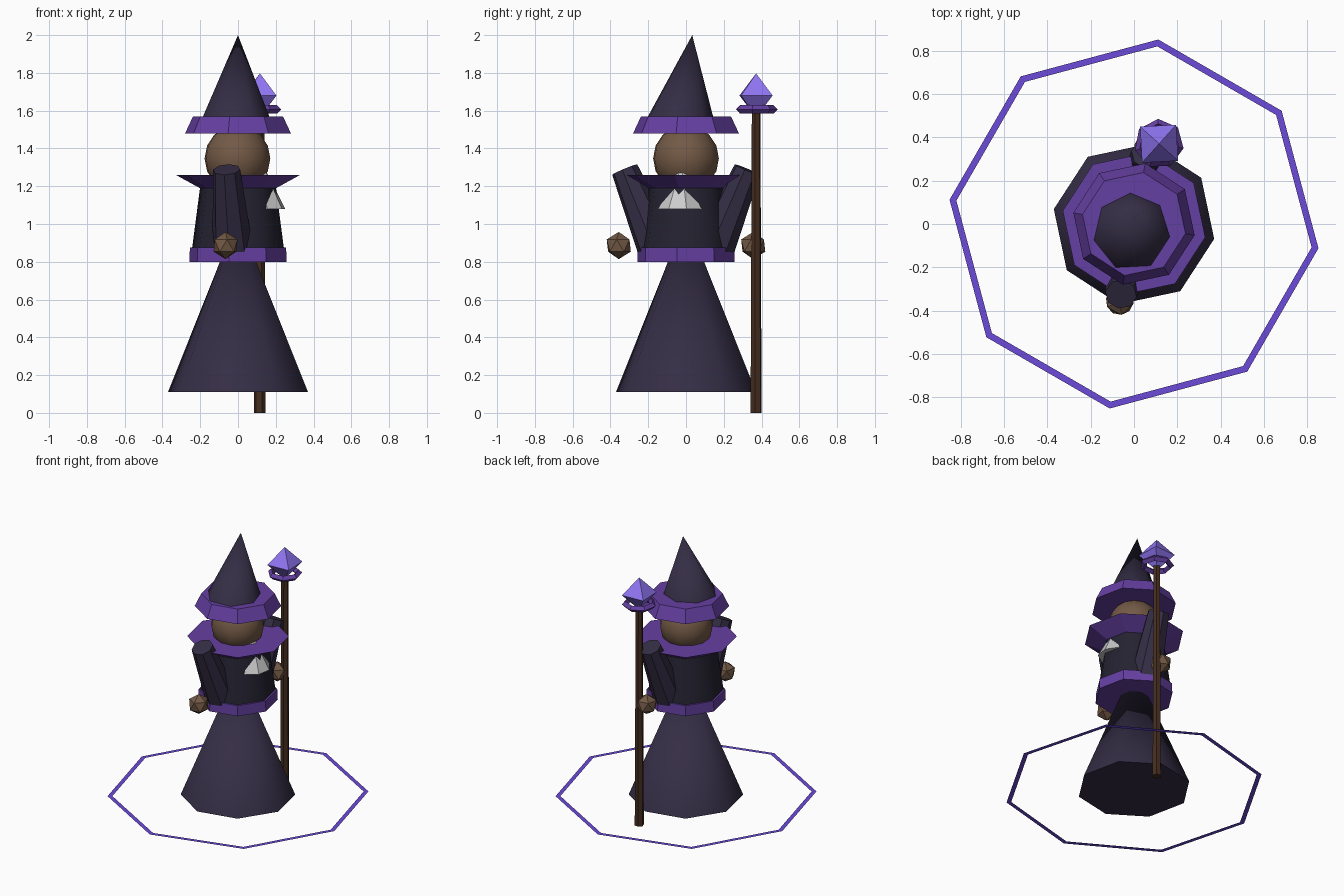
import bpy, math
from mathutils import Vector, Matrix

if "Cube" in bpy.data.objects:
    bpy.data.objects.remove(bpy.data.objects["Cube"])

TURN = math.radians(-10.5)          # the whole figure is turned slightly
SPIN = Matrix.Rotation(TURN, 3, 'Z')


def material(name, rgb):
    m = bpy.data.materials.new(name)
    m.diffuse_color = (*rgb, 1)
    m.use_nodes = True
    m.node_tree.nodes["Principled BSDF"].inputs["Base Color"].default_value = m.diffuse_color
    return m


CLOTH = material("dark_cloth", (0.035, 0.027, 0.06))
BLACK = material("black_cloth", (0.018, 0.016, 0.03))
TRIM = material("purple_trim", (0.13, 0.05, 0.36))
SKIN = material("skin", (0.17, 0.10, 0.06))
WOOD = material("wood", (0.06, 0.027, 0.014))
GLOW = material("crystal_violet", (0.28, 0.18, 0.9))
CIRCLE = material("circle_violet", (0.15, 0.07, 0.7))
WHITE = material("white_hair", (0.6, 0.6, 0.62))


def finish(name, mat, smooth=False):
    o = bpy.context.object
    o.name = name
    o.data.materials.append(mat)
    if smooth:
        bpy.ops.object.shade_smooth_by_angle(angle=math.radians(50))
    return o


def frustum(name, mat, start, end, r1, r2, sides=8, turn=TURN, smooth=False):
    """Cone or tapered prism from start to end, first corner at angle turn."""
    a, b = Vector(start), Vector(end)
    d = b - a
    bpy.ops.mesh.primitive_cone_add(vertices=sides, radius1=r1, radius2=r2, depth=d.length)
    o = bpy.context.object
    rot = Vector((0, 0, 1)).rotation_difference(d).to_matrix().to_4x4()
    # primitive corners begin on +y, so shift by a quarter turn
    o.data.transform(Matrix.Translation((a + b) / 2) @ rot
                     @ Matrix.Rotation(turn - math.pi / 2, 4, 'Z'))
    return finish(name, mat, smooth)


# robe, torso, belt and collar
frustum("robe_skirt", CLOTH, (0, 0, 0.11), (0, 0, 1.04), 0.377, 0, smooth=True)
frustum("torso", BLACK, (0, 0, 0.805), (0, 0, 1.225), 0.256, 0.2, smooth=True)
frustum("belt", TRIM, (0, 0, 0.80), (0, 0, 0.875), 0.262, 0.259)
frustum("collar", TRIM, (0, 0, 1.16), (0, 0, 1.26), 0.15, 0.335)

# beard tip showing through the chest
c = SPIN @ Vector((0.13, 0, 0))
frustum("beard", WHITE, (c.x, c.y, 1.08), (c.x, c.y, 1.32), 0.125, 0,
        turn=TURN + math.pi / 8)

# head
bpy.ops.mesh.primitive_uv_sphere_add(segments=12, ring_count=8, radius=0.177,
                                     location=(-0.003, 0, 1.347), rotation=(0, 0, TURN))
finish("head", SKIN, True)

# hat
frustum("hat_brim", TRIM, (0, 0, 1.48), (0, 0, 1.57), 0.285, 0.242)
frustum("hat_cone", CLOTH, (-0.01, -0.03, 1.545), (0, 0.033, 2.0), 0.188, 0, sides=7,
        smooth=True)

# sleeves leaning inwards and hands, one per side
for side, label in ((-1, "right"), (1, "left")):
    top = SPIN @ Vector((0, side * 0.33, 1.288))
    bottom = SPIN @ Vector((0, side * 0.15, 0.865))
    frustum(label + "_sleeve", CLOTH, bottom, top, 0.11, 0.073)
    bpy.ops.mesh.primitive_ico_sphere_add(subdivisions=1, radius=0.072, rotation=(0, 0, TURN),
                                          location=SPIN @ Vector((0, side * 0.362, 0.886)))
    finish(label + "_hand", SKIN)

# staff with a ring holder and crystal
sx, sy = 0.116, 0.371
frustum("staff", WOOD, (sx, sy, 0), (sx, sy, 1.6), 0.031, 0.024, sides=6)
bpy.ops.mesh.primitive_torus_add(major_segments=7, minor_segments=4, major_radius=0.093,
                                 minor_radius=0.022, location=(sx, sy, 1.607),
                                 rotation=(0, 0, TURN))
finish("staff_ring", TRIM)
tilt = math.radians(48)
frustum("crystal_top", GLOW, (sx, sy, 1.68), (sx, sy, 1.797), 0.118, 0, 4, tilt)
frustum("crystal_bottom", GLOW, (sx, sy, 1.565), (sx, sy, 1.68), 0, 0.118, 4, tilt)

# flat octagonal circle around the figure
verts = []
for i in range(8):
    a = math.radians(-7.5 + 45 * i)
    for r in (0.828, 0.86):
        verts.append((r * math.cos(a), r * math.sin(a), 0.115))
faces = [(2 * i, 2 * i + 1, (2 * i + 3) % 16, (2 * i + 2) % 16) for i in range(8)]
mesh = bpy.data.meshes.new("ground_circle")
mesh.from_pydata(verts, [], faces)
mesh.materials.append(CIRCLE)
bpy.context.collection.objects.link(bpy.data.objects.new("ground_circle", mesh))
